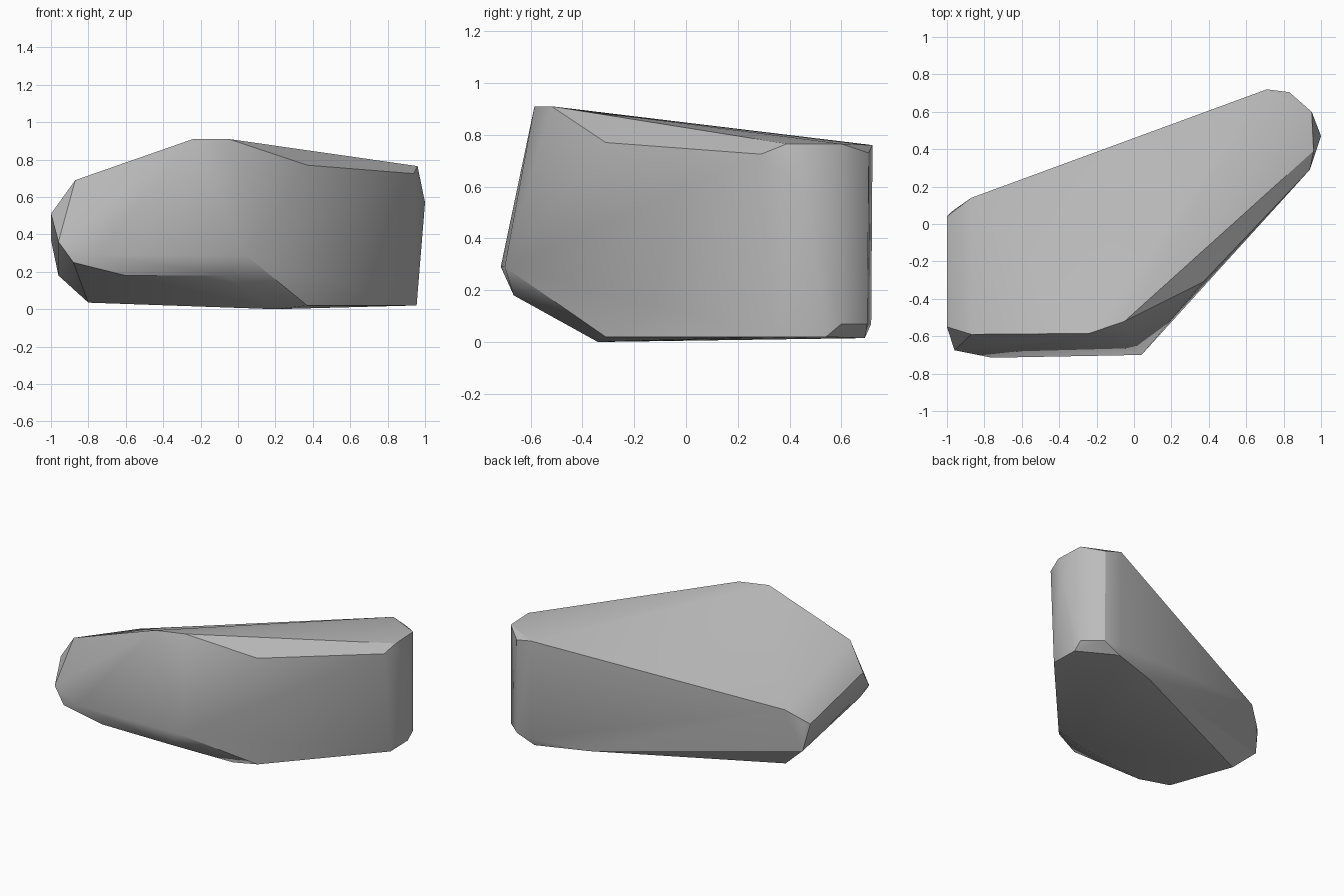
import bpy
import bmesh
import math

default_cube = bpy.data.objects.get("Cube")
if default_cube:
    bpy.data.objects.remove(default_cube, do_unlink=True)


def make_material(name, colour):
    material = bpy.data.materials.new(name)
    material.use_nodes = True
    material.diffuse_color = colour
    shader = material.node_tree.nodes["Principled BSDF"]
    shader.inputs["Base Color"].default_value = colour
    shader.inputs["Roughness"].default_value = 0.9
    return material


def make_boulder(name, corner_groups, material):
    """Wrap the chipped corners in a convex skin and merge flat facets."""
    bm = bmesh.new()
    for corners in corner_groups.values():
        for corner in corners:
            bm.verts.new(corner)
    hull = bmesh.ops.convex_hull(bm, input=bm.verts[:], use_existing_faces=False)
    leftovers = set(hull["geom_interior"]) | set(hull["geom_unused"])
    loose = [item for item in leftovers if isinstance(item, bmesh.types.BMVert)]
    bmesh.ops.delete(bm, geom=loose, context="VERTS")
    bmesh.ops.dissolve_limit(bm, angle_limit=math.radians(1),
                             verts=bm.verts[:], edges=bm.edges[:])
    bmesh.ops.recalc_face_normals(bm, faces=bm.faces[:])

    mesh = bpy.data.meshes.new(name)
    bm.to_mesh(mesh)
    bm.free()
    mesh.materials.append(material)
    boulder = bpy.data.objects.new(name, mesh)
    bpy.context.collection.objects.link(boulder)

    # Soften shallow facets, keep the broken edges crisp
    bpy.ops.object.select_all(action="DESELECT")
    boulder.select_set(True)
    bpy.context.view_layer.objects.active = boulder
    bpy.ops.object.shade_smooth_by_angle(angle=math.radians(30))
    return boulder


# Chipped corners of the rock, grouped by the region they bound
rock_corners = {
    "sloping_top": [(-.87, -.59, .69), (-.24, -.585, .91), (-.05, -.52, .91),
                    (.96, .39, .765), (.95, .6, .765), (.71, .72, .76),
                    (-.87, .14, .475)],
    "front_ledge": [(.04, -.7, .29), (-.76, -.715, .29), (-.88, -.69, .25),
                    (-.96, -.675, .36), (-.6, -.665, .18), (-.06, -.665, .18)],
    "broad_end": [(-1, -.55, .51), (-1, .04, .37), (-.97, .07, .38),
                  (-.96, .07, .18)],
    "long_side": [(.37, -.31, .77), (.94, .29, .725), (.37, -.31, .02),
                  (.955, .34, .02)],
    "narrow_end": [(1, .47, .57), (.83, .705, .73), (.83, .7, .07),
                   (.95, .6, .07), (.95, .54, .02), (.71, .715, .07)],
    "underside": [(.2, -.34, 0), (-.8, .03, .035), (.35, .57, .02),
                  (.7, .69, .015)],
}

stone_grey = make_material("stone_grey", (.5, .5, .5, 1))
make_boulder("boulder", rock_corners, stone_grey)
